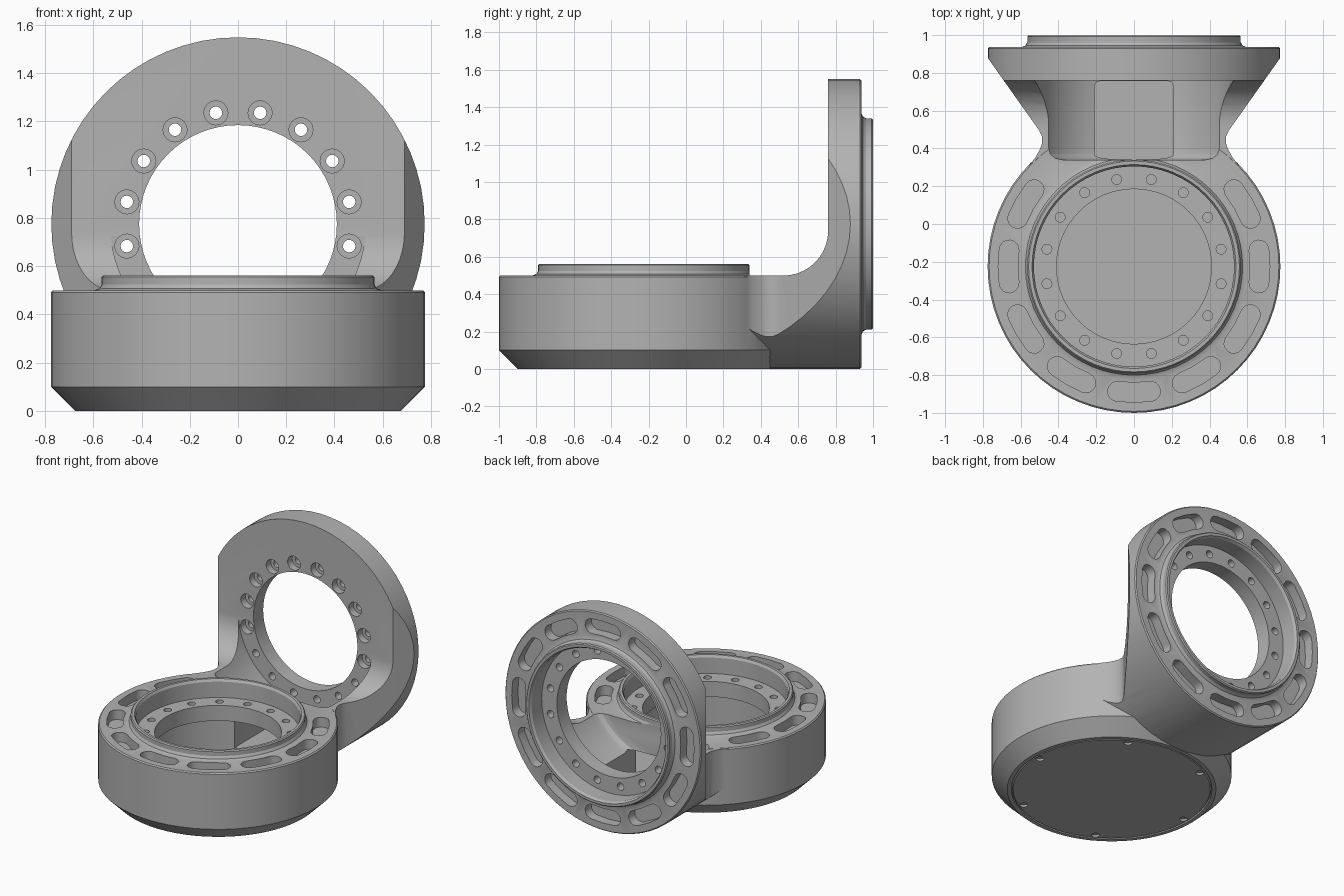
import bpy, bmesh
from math import sin, cos, pi, radians
from mathutils import Matrix

old = bpy.data.objects.get("Cube")
if old:
    bpy.data.objects.remove(old, do_unlink=True)

grey = bpy.data.materials.new("machined_grey")
grey.use_nodes = True
colour = (0.45, 0.45, 0.45, 1)
grey.diffuse_color = colour
grey.node_tree.nodes["Principled BSDF"].inputs["Base Color"].default_value = colour

# Frames of the two joints: local z is the joint axis
BASE = Matrix.Translation((0, -0.225, 0))
BACK = Matrix.Translation((0, 0.437, 0.775)) @ Matrix.Rotation(-pi / 2, 4, "X")
SIDE = Matrix(((0, 0, 1, 0), (1, 0, 0, 0), (0, 1, 0, 0), (0, 0, 0, 1)))
FLAT = Matrix.Identity(4)


def loft(bm, rings):
    loops = [[bm.verts.new(p) for p in ring] for ring in rings]
    n = len(loops[0])
    for a, b in zip(loops, loops[1:]):
        for i in range(n):
            j = (i + 1) % n
            bm.faces.new((a[i], a[j], b[j], b[i]))
    bm.faces.new(loops[0][::-1])
    bm.faces.new(loops[-1])


def lathe(bm, profile, frame, n=64):
    turns = [2 * pi * i / n for i in range(n)]
    loft(bm, [[frame @ Matrix.Translation((r * cos(t), r * sin(t), z)).translation
               for t in turns] for r, z in profile])


def prism(bm, outline, lo, hi, frame):
    loft(bm, [[frame @ Matrix.Translation((x, y, z)).translation
               for x, y in outline] for z in (lo, hi)])


def make(name, bm):
    bmesh.ops.recalc_face_normals(bm, faces=bm.faces[:])
    mesh = bpy.data.meshes.new(name)
    bm.to_mesh(mesh)
    bm.free()
    mesh.materials.append(grey)
    obj = bpy.data.objects.new(name, mesh)
    bpy.context.collection.objects.link(obj)
    return obj


def turned(name, profile, frame, n=64):
    bm = bmesh.new()
    lathe(bm, profile, frame, n)
    return make(name, bm)


def extruded(name, outline, lo, hi, frame):
    bm = bmesh.new()
    prism(bm, outline, lo, hi, frame)
    return make(name, bm)


def combine(obj, tool, operation):
    mod = obj.modifiers.new("combine", "BOOLEAN")
    mod.object, mod.operation, mod.solver = tool, operation, "EXACT"
    bpy.context.view_layer.objects.active = obj
    bpy.ops.object.modifier_apply(modifier=mod.name)
    bpy.data.objects.remove(tool, do_unlink=True)


def smooth(obj):
    bpy.ops.object.select_all(action="DESELECT")
    obj.select_set(True)
    bpy.context.view_layer.objects.active = obj
    bpy.ops.object.shade_smooth_by_angle(angle=radians(30))


# Shared outer shape of a joint: shoulder, filleted foot and raised rim
rim = [(0.767, 0.5), (0.595, 0.5), (0.575, 0.508), (0.565, 0.525),
       (0.565, 0.555), (0.558, 0.562)]
bracket = turned("bracket", [(0.675, 0), (0.775, 0.1), (0.775, 0.492)] + rim, BASE)

# Upright joint, trimmed by the side profile and the waisted plan outline
upright = turned("upright", [(0.774, -0.35), (0.774, 0.492)] + rim, BACK)
fillet = [(0.52 + 0.24 * sin(t), 0.739 - 0.24 * cos(t))
          for t in [pi / 2 * i / 10 for i in range(11)]]
profile = [(0.2, -0.1), (0.2, 0.499)] + fillet + [(0.76, 1.7), (1.2, 1.7), (1.2, -0.1)]
combine(upright, extruded("side_trim", profile, -1, 1, SIDE), "INTERSECT")
half = [(0.45, 0.15), (0.555, 0.31), (0.52, 0.355), (0.496, 0.4), (0.486, 0.43),
        (0.486, 0.46), (0.502, 0.495), (0.69, 0.76), (0.93, 1.1)]
waist = half + [(-x, y) for x, y in reversed(half)]
combine(upright, extruded("waist_trim", waist, -0.2, 1.8, FLAT), "INTERSECT")
combine(bracket, upright, "UNION")

# Stepped bores, with a hollow behind each bolting flange
bore = [(0.53, 0.322), (0.41, 0.322), (0.41, 0.432), (0.53, 0.432),
        (0.53, 0.545), (0.54, 0.562), (0.54, 0.7)]
combine(bracket, turned("base_bore", [(0.648, -0.1), (0.648, 0.03), (0.53, 0.03)] + bore,
                        BASE), "DIFFERENCE")
combine(bracket, turned("back_bore", [(0.47, -0.097), (0.5, -0.089), (0.522, -0.067),
                                      (0.53, -0.037)] + bore, BACK), "DIFFERENCE")

# Cable channel between the two hollows
half = [(0.21, 0.2), (0.21, 0.73), (0.2, 0.75), (0.18, 0.757)]
channel = half + [(-x, y) for x, y in reversed(half)]
combine(bracket, extruded("channel", channel, 0.08, 0.305, FLAT), "DIFFERENCE")

# Curved lightening pockets around each shoulder
mid, wide, reach = 0.667, 0.052, 0.132
slot = []
for end in (1, -1):
    a = end * reach
    for i in range(9):
        t = a + pi * i / 8 + (0 if end > 0 else pi)
        slot.append((mid * cos(a) + wide * cos(t), mid * sin(a) + wide * sin(t)))
    slot.append((mid - end * wide, 0))
bm = bmesh.new()
for frame in (BASE, BACK):
    for k in range(12):
        if frame is BACK or k not in (2, 3, 4):
            turn = Matrix.Rotation(pi / 6 * k, 4, "Z")
            prism(bm, slot, 0.43, 0.56, frame @ turn)
combine(bracket, make("pockets", bm), "DIFFERENCE")

# Bolt holes, counterbored on the exposed part of the upright flange
bm = bmesh.new()
for frame in (BASE, BACK):
    for k in range(16):
        t = pi / 8 * (k + 0.5)
        spot = frame @ Matrix.Translation((0.47 * cos(t), 0.47 * sin(t), 0))
        hole = [(0.026, 0.29), (0.026, 0.47)]
        if frame is BACK and sin(t) < 0.3:
            hole = [(0.05, 0.29), (0.05, 0.375), (0.026, 0.375), (0.026, 0.47)]
        lathe(bm, hole, spot, 16)
combine(bracket, make("bolt_holes", bm), "DIFFERENCE")
smooth(bracket)

# Bottom cover with six screw recesses
cover = turned("bottom_cover", [(0.637, 0.001), (0.645, 0.009), (0.645, 0.03)], BASE)
bm = bmesh.new()
for k in range(6):
    t = pi / 3 * k
    lathe(bm, [(0.026, -0.05), (0.026, 0.016)],
          BASE @ Matrix.Translation((0.605 * cos(t), 0.605 * sin(t), 0)), 16)
combine(cover, make("screw_recesses", bm), "DIFFERENCE")
smooth(cover)
